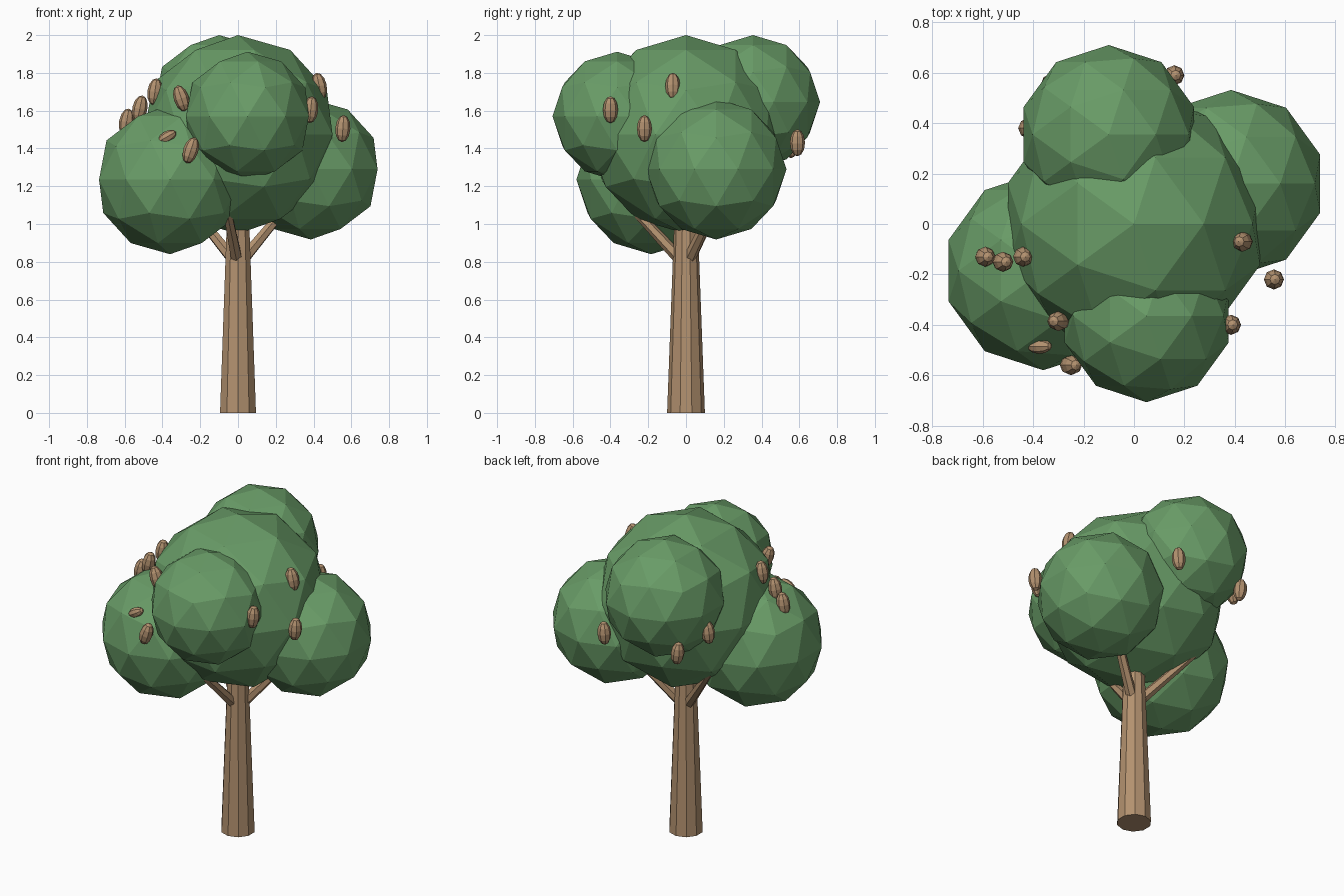
import bpy, bmesh, math
from mathutils import Vector, Matrix

if "Cube" in bpy.data.objects:
    bpy.data.objects.remove(bpy.data.objects["Cube"], do_unlink=True)


def make_material(name, rgb):
    mat = bpy.data.materials.new(name)
    mat.use_nodes = True
    color = (*rgb, 1.0)
    mat.diffuse_color = color
    mat.node_tree.nodes["Principled BSDF"].inputs["Base Color"].default_value = color
    return mat


leaf_green = make_material("leaf_green", (0.14, 0.33, 0.135))
wood_brown = make_material("wood_brown", (0.45, 0.285, 0.16))


def add_part(name, bm, mat):
    mesh = bpy.data.meshes.new(name)
    bm.to_mesh(mesh)
    bm.free()
    mesh.materials.append(mat)
    obj = bpy.data.objects.new(name, mesh)
    bpy.context.collection.objects.link(obj)
    return obj


def foliage(name, center, radius):
    bm = bmesh.new()
    bmesh.ops.create_icosphere(bm, subdivisions=2, radius=radius,
                               matrix=Matrix.Translation(center))
    add_part(name, bm, leaf_green)


def tapered_limb(name, start, direction, length, r1, r2, sides):
    axis = Vector(direction).normalized()
    turn = Vector((0, 0, 1)).rotation_difference(axis).to_matrix().to_4x4()
    place = Matrix.Translation(Vector(start) + axis * length / 2) @ turn
    bm = bmesh.new()
    bmesh.ops.create_cone(bm, cap_ends=True, segments=sides, radius1=r1,
                          radius2=r2, depth=length, matrix=place)
    add_part(name, bm, wood_brown)


def pod(name, center, lean, size=1.0):
    bm = bmesh.new()
    place = (Matrix.Translation(center)
             @ Matrix.Rotation(math.radians(lean), 4, "Y")
             @ Matrix.Diagonal((0.04 * size, 0.04 * size, 0.072 * size, 1)))
    bmesh.ops.create_uvsphere(bm, u_segments=8, v_segments=6, radius=1, matrix=place)
    add_part(name, bm, wood_brown)


# Crown: one large central mass with four lobes
foliage("crown_center", (0, 0, 1.474), 0.526)
foliage("crown_left", (0.385, 0.16, 1.29), 0.372)
foliage("crown_right", (-0.36, -0.185, 1.235), 0.395)
foliage("crown_front", (0.05, -0.365, 1.57), 0.342)
foliage("crown_back", (-0.10, 0.355, 1.645), 0.355)

# Trunk and three branches reaching into the crown
tapered_limb("trunk", (0, 0, 0), (0, 0, 1), 1.02, 0.1, 0.062, 10)
for i, angle in enumerate((30, 148, 258)):
    a = math.radians(angle)
    tapered_limb(f"branch_{i + 1}", (0, 0, 0.78), (math.cos(a), math.sin(a), 1.05),
                 0.5, 0.034, 0.022, 6)

# Seed pods: position and sideways lean
pods = [
    ((-0.59, -0.13, 1.54), 10), ((-0.52, -0.15, 1.61), 12),
    ((-0.44, -0.13, 1.70), 8), ((-0.30, -0.385, 1.665), -18),
    ((-0.25, -0.56, 1.39), 18), ((0.43, -0.07, 1.73), -12),
    ((0.385, -0.40, 1.605), 6), ((0.555, -0.22, 1.505), 4),
    ((0.16, 0.59, 1.43), 5), ((-0.33, 0.555, 1.42), -6),
    ((-0.42, 0.38, 1.51), 8),
]
for i, (center, lean) in enumerate(pods):
    pod(f"seed_pod_{i + 1}", center, lean)
pod("seed_pod_sunken", (-0.375, -0.485, 1.462), 60, 0.75)
